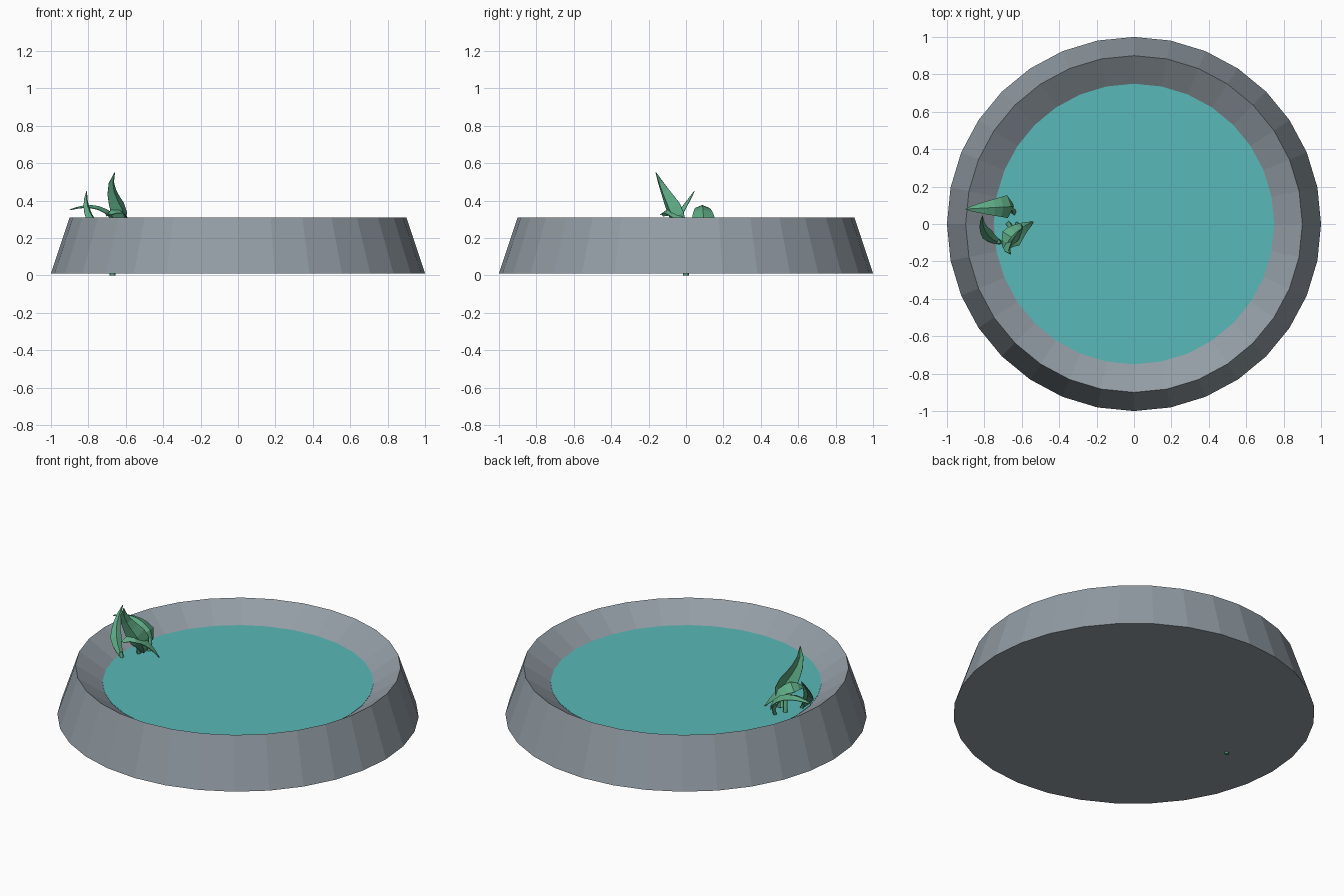
import bpy, bmesh, math
from mathutils import Vector

cube = bpy.data.objects.get("Cube")
if cube:
    bpy.data.objects.remove(cube)


def material(name, rgb):
    m = bpy.data.materials.new(name)
    m.use_nodes = True
    m.diffuse_color = (*rgb, 1)
    m.node_tree.nodes["Principled BSDF"].inputs["Base Color"].default_value = (*rgb, 1)
    return m


stone = material("grey stone", (0.29, 0.335, 0.375))
aqua = material("pond water", (0.1, 0.48, 0.48))
green = material("leaf green", (0.11, 0.4, 0.23))


def finish(name, bm, mat):
    mesh = bpy.data.meshes.new(name)
    bm.to_mesh(mesh)
    bm.free()
    mesh.materials.append(mat)
    ob = bpy.data.objects.new(name, mesh)
    bpy.context.collection.objects.link(ob)
    return ob


def lathe(name, profile, mat, sides=32):
    """Closed solid of rings, capped at both ends."""
    bm = bmesh.new()
    rings = []
    for r, z in profile:
        rings.append([bm.verts.new((r * math.cos(i * math.tau / sides),
                                    r * math.sin(i * math.tau / sides), z))
                      for i in range(sides)])
    for a, b in zip(rings, rings[1:]):
        for i in range(sides):
            j = (i + 1) % sides
            bm.faces.new((a[i], a[j], b[j], b[i]))
    bm.faces.new(rings[0][::-1])
    bm.faces.new(rings[-1])
    return finish(name, bm, mat)


def bezier(points, t):
    pts = [Vector(p) for p in points]
    while len(pts) > 1:
        pts = [a.lerp(b, t) for a, b in zip(pts, pts[1:])]
    return pts[0]


def leaf(name, points, across, width, widest=0.25, fold=0.3, steps=7):
    """Folded blade along a curve, pointed at its tip."""
    bm = bmesh.new()
    side = Vector(across).normalized()
    rows = []
    for i in range(steps + 1):
        t = i / steps
        p = bezier(points, t)
        along = bezier(points, min(1, t + .05)) - bezier(points, max(0, t - .05))
        s = (side - along * side.dot(along) / along.length_squared).normalized()
        n = along.cross(s).normalized()
        if t < widest:
            w = width * (0.25 + 0.75 * t / widest)
        else:
            w = width * ((1 - t) / (1 - widest)) ** 0.8
        w = max(w, 0.002) / 2
        rows.append([bm.verts.new(q) for q in
                     (p - s * w, p - n * w * fold * 2, p + s * w)])
    for a, b in zip(rows, rows[1:]):
        for k in range(2):
            bm.faces.new((a[k], a[k + 1], b[k + 1], b[k]))
    ob = finish(name, bm, green)
    mod = ob.modifiers.new("thickness", "SOLIDIFY")
    mod.thickness = 0.004
    mod.offset = 0


def stem(name, points, radius):
    curve = bpy.data.curves.new(name, "CURVE")
    curve.dimensions = "3D"
    curve.bevel_depth = radius
    curve.bevel_resolution = 0
    curve.use_fill_caps = True
    spline = curve.splines.new("POLY")
    spline.points.add(len(points) - 1)
    for sp, p in zip(spline.points, points):
        sp.co = (*p, 1)
    curve.materials.append(green)
    ob = bpy.data.objects.new(name, curve)
    bpy.context.collection.objects.link(ob)


# Basin with sloping walls, and the water surface
lathe("stone_basin", [(1, .01), (.9, .31), (.75, .21), (.74, .16)], stone)
lathe("water", [(.748, .18), (.75, .212)], aqua)

# Stems, the main one reaching down through the base
stem("main_stem", [(-.67, 0, 0), (-.67, 0, .22), (-.65, -.03, .3)], .016)
stem("arched_stem", [(-.64, .05, .19), (-.645, .075, .25), (-.67, .09, .3)], .012)
stem("side_stem", [(-.71, -.1, .19), (-.725, -.095, .24)], .012)

# Leaves
leaf("tall_leaf", [(-.64, .0, .23), (-.58, -.05, .33), (-.73, -.1, .42),
                   (-.66, -.16, .55)], (.7, .7, .1), .12, .35)
leaf("arched_leaf", [(-.65, .095, .26), (-.71, .09, .38), (-.82, .085, .37),
                     (-.9, .08, .35)], (0, 1, 0), .13, .06, .2)
leaf("curled_leaf", [(-.71, -.1, .21), (-.78, -.08, .27), (-.83, -.02, .34),
                     (-.81, .045, .45)], (.8, .5, -.2), .065, .4)
leaf("drooping_leaf", [(-.69, -.13, .32), (-.66, -.06, .35), (-.6, -.02, .3),
                       (-.54, .01, .215)], (.6, -.7, .1), .12, .3)
